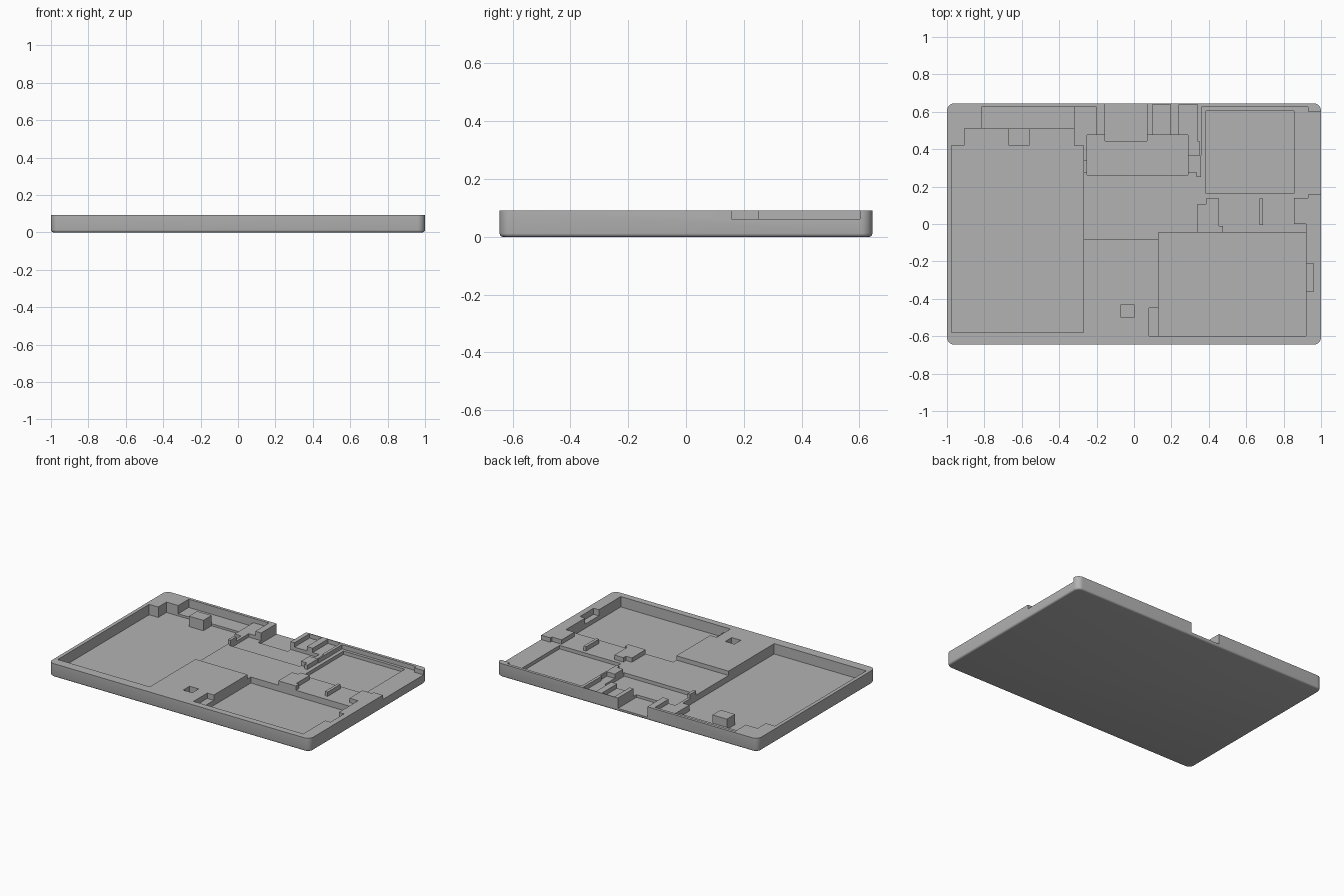
import bpy, bmesh, math

cube = bpy.data.objects.get("Cube")
if cube:
    bpy.data.objects.remove(cube, do_unlink=True)

TOP, SHELF, FLOOR, RECESS = 0.092, 0.062, 0.02, 0.038

grey = bpy.data.materials.new("plain grey")
grey.use_nodes = True
colour = (0.45, 0.45, 0.45, 1)
grey.diffuse_color = colour
grey.node_tree.nodes["Principled BSDF"].inputs["Base Color"].default_value = colour


def box(name, x0, x1, y0, y1, z0, z1):
    bm = bmesh.new()
    bmesh.ops.create_cube(bm, size=1)
    for v in bm.verts:
        v.co = (x1 if v.co.x > 0 else x0, y1 if v.co.y > 0 else y0, z1 if v.co.z > 0 else z0)
    mesh = bpy.data.meshes.new(name)
    bm.to_mesh(mesh)
    bm.free()
    mesh.materials.append(grey)
    obj = bpy.data.objects.new(name, mesh)
    bpy.context.collection.objects.link(obj)
    return obj


# Tray body: rounded corners and a softened bottom edge
body = box("tray_body", -1, 1, -0.645, 0.645, 0, TOP)
bm = bmesh.new()
bm.from_mesh(body.data)
upright = [e for e in bm.edges if abs(e.verts[0].co.z - e.verts[1].co.z) > 0.01]
bmesh.ops.bevel(bm, geom=upright, offset=0.04, segments=8, profile=0.5, affect='EDGES')
bottom = [e for e in bm.edges if max(v.co.z for v in e.verts) < 0.001]
bmesh.ops.bevel(bm, geom=bottom, offset=0.012, segments=3, profile=0.5, affect='EDGES')
bm.to_mesh(body.data)
bm.free()

# Pockets: x range, y range, floor height
pockets = {
    "left_pocket": (-0.975, -0.27, -0.58, 0.42, FLOOR),
    "left_pocket_step": (-0.905, -0.32, 0.3, 0.51, FLOOR),
    "left_strip": (-0.815, -0.32, 0.4, 0.625, 0.035),
    "shelf_back_corner": (-0.4, -0.2, 0.3, 0.625, SHELF),
    "shelf_middle": (-0.4, 0.2, -0.08, 0.475, SHELF),
    "shelf_right": (0.15, 0.855, -0.1, 0.475, SHELF),
    "shelf_right_front": (0.8, 0.92, -0.1, 0.0, SHELF),
    "shelf_right_back": (0.8, 0.93, 0.14, 0.475, SHELF),
    "shelf_far_corner": (0.36, 0.93, 0.3, 0.625, SHELF),
    "side_opening": (0.7, 1.1, 0.157, 0.602, SHELF),
    "port_recess_a": (0.1, 0.195, 0.4, 0.64, SHELF),
    "port_recess_b": (0.24, 0.34, 0.4, 0.64, SHELF),
    "right_pocket": (0.13, 0.92, -0.6, -0.045, FLOOR),
    "right_pocket_notch_a": (0.08, 0.2, -0.6, -0.45, 0.055),
    "right_pocket_notch_b": (0.85, 0.96, -0.36, -0.21, 0.05),
    "square_hole": (-0.07, 0.0, -0.5, -0.43, 0.05),
    "far_recess": (0.385, 0.855, 0.162, 0.605, RECESS),
    "connector_recess": (-0.25, 0.29, 0.262, 0.475, RECESS),
    "back_opening": (-0.155, 0.07, 0.443, 0.8, FLOOR),
}
cutters = []
for name, (x0, x1, y0, y1, floor) in pockets.items():
    cutter = box(name + "_cutter", x0, x1, y0, y1, floor, 0.2)
    cutter.hide_render = True
    cutters.append(cutter)
    mod = body.modifiers.new(name, 'BOOLEAN')
    mod.operation = 'DIFFERENCE'
    mod.solver = 'EXACT'
    mod.object = cutter

# Bake the cuts, then drop the cutters
bpy.context.view_layer.update()
graph = bpy.context.evaluated_depsgraph_get()
cut_mesh = bpy.data.meshes.new_from_object(body.evaluated_get(graph))
body.modifiers.clear()
body.data = cut_mesh
for cutter in cutters:
    bpy.data.objects.remove(cutter, do_unlink=True)
for o in bpy.context.selected_objects:
    o.select_set(False)
body.select_set(True)
bpy.context.view_layer.objects.active = body
bpy.ops.object.shade_smooth_by_angle(angle=math.radians(35))

# Raised posts and ribs
posts = {
    "left_pocket_block": (-0.67, -0.56, 0.42, 0.51, FLOOR),
    "left_clip": (-0.27, -0.25, 0.275, 0.34, SHELF),
    "centre_block": (0.34, 0.385, -0.045, 0.107, SHELF),
    "centre_block_tall_side": (0.385, 0.455, -0.045, 0.135, SHELF),
    "centre_block_foot": (0.455, 0.475, -0.045, -0.01, SHELF),
    "small_rib": (0.67, 0.69, -0.005, 0.135, SHELF),
    "bar_end": (0.34, 0.36, 0.44, 0.475, SHELF),
    "bar_thin": (0.35, 0.36, 0.365, 0.44, SHELF),
    "bar_block": (0.29, 0.335, 0.275, 0.365, SHELF),
    "bar_tip": (0.335, 0.357, 0.25, 0.365, SHELF),
}
for name, (x0, x1, y0, y1, base) in posts.items():
    box(name, x0, x1, y0, y1, base, TOP)
